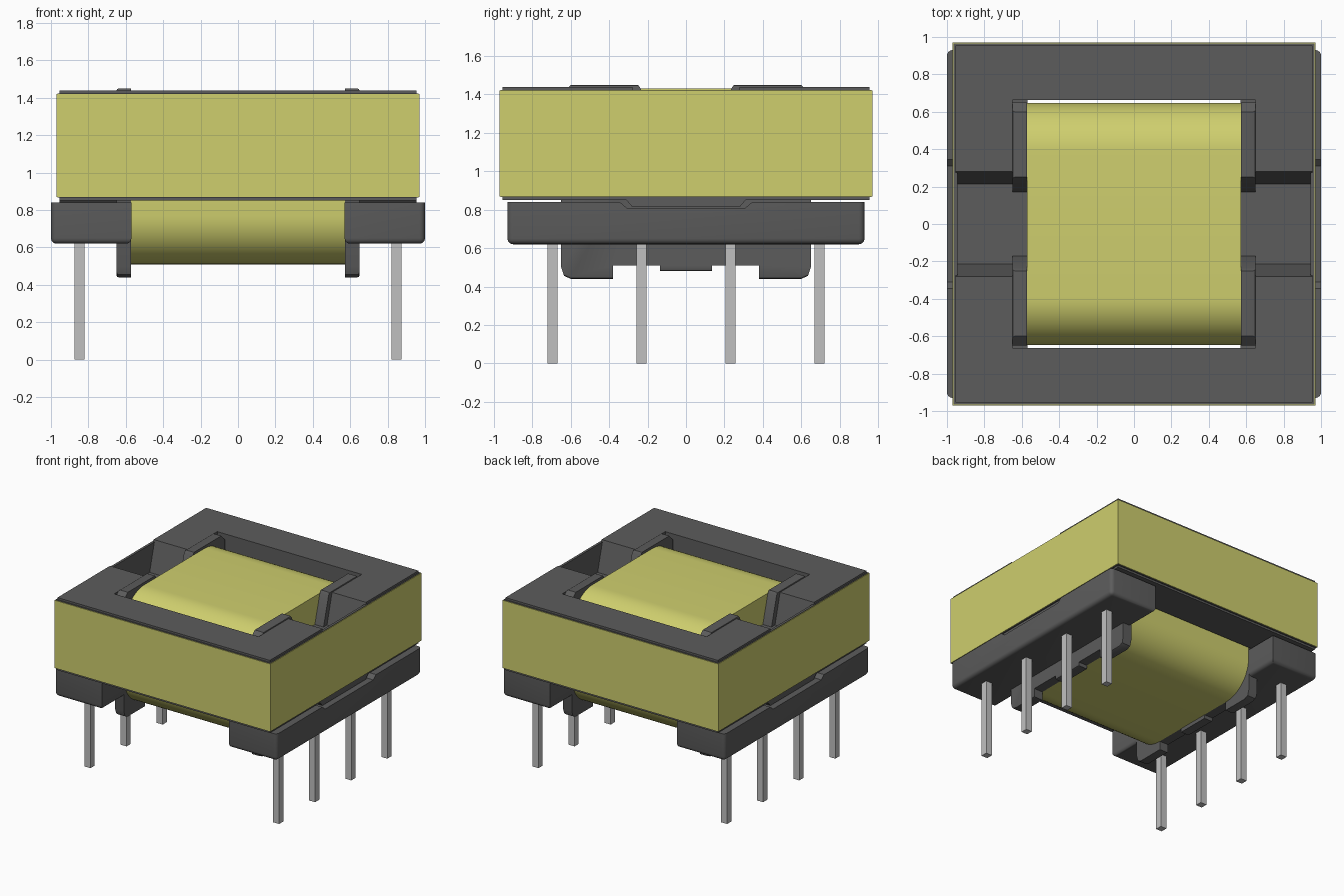
import bpy, bmesh, math

cube = bpy.data.objects.get("Cube")
if cube:
    bpy.data.objects.remove(cube, do_unlink=True)


def material(name, rgb, rough=0.6):
    m = bpy.data.materials.new(name)
    m.use_nodes = True
    m.diffuse_color = (*rgb, 1)
    node = m.node_tree.nodes["Principled BSDF"]
    node.inputs["Base Color"].default_value = (*rgb, 1)
    node.inputs["Roughness"].default_value = rough
    return m


GREY = material("dark grey", (0.107, 0.107, 0.107))
YELLOW = material("tape yellow", (0.62, 0.62, 0.155))
METAL = material("pin metal", (0.53, 0.53, 0.53))


def finish(name, bm, mat, smooth=False):
    bmesh.ops.recalc_face_normals(bm, faces=bm.faces)
    mesh = bpy.data.meshes.new(name)
    bm.to_mesh(mesh)
    bm.free()
    obj = bpy.data.objects.new(name, mesh)
    bpy.context.collection.objects.link(obj)
    mesh.materials.append(mat)
    if smooth:
        bpy.ops.object.select_all(action="DESELECT")
        obj.select_set(True)
        bpy.context.view_layer.objects.active = obj
        bpy.ops.object.shade_smooth_by_angle(angle=math.radians(35))
    return obj


def round_edges(bm, rule, width, segments):
    edges = [e for e in bm.edges if rule(e.verts[0].co, e.verts[1].co)]
    bmesh.ops.bevel(bm, geom=edges, offset=width, segments=segments,
                    profile=0.5, affect="EDGES", clamp_overlap=True)


def profile_x(name, points, x0, x1, mat, rule=None, width=0.03, segments=4):
    """Extrude a (y, z) outline from x0 to x1, optionally rounding edges."""
    bm = bmesh.new()
    face = bm.faces.new([bm.verts.new((x0, y, z)) for y, z in points])
    out = bmesh.ops.extrude_face_region(bm, geom=[face])
    verts = [v for v in out["geom"] if isinstance(v, bmesh.types.BMVert)]
    bmesh.ops.translate(bm, vec=(x1 - x0, 0, 0), verts=verts)
    bmesh.ops.recalc_face_normals(bm, faces=bm.faces)
    if rule:
        round_edges(bm, rule, width, segments)
    return finish(name, bm, mat, rule is not None)


def box(name, x0, x1, y0, y1, z0, z1, mat):
    return profile_x(name, [(y0, z0), (y1, z0), (y1, z1), (y0, z1)], x0, x1, mat)


def square_ring(name, outer, inner, z0, z1, mat):
    """Square tube around the z axis."""
    bm = bmesh.new()
    corners = ((-1, -1), (1, -1), (1, 1), (-1, 1))
    loops = [[bm.verts.new((cx * r, cy * r, z)) for cx, cy in corners]
             for r, z in ((outer, z0), (outer, z1), (inner, z1), (inner, z0))]
    for a, b in zip(loops, loops[1:] + loops[:1]):
        for i in range(4):
            j = (i + 1) % 4
            bm.faces.new((a[i], a[j], b[j], b[i]))
    return finish(name, bm, mat)


def symmetric(half):
    """Complete an outline from its +y half, listed bottom to top."""
    return half + [(-y, z) for y, z in reversed(half)]


# Outer tape band with the core body just behind it
square_ring("tape_band", 0.97, 0.964, 0.87, 1.42, YELLOW)
square_ring("core_band", 0.965, 0.945, 0.866, 1.424, GREY)

# Core end bars, front and back
for side, s in (("front", -1), ("back", 1)):
    y0, y1 = sorted((s * 0.662, s * 0.955))
    box("core_bar_" + side, -0.955, 0.955, y0, y1, 0.85, 1.44, GREY)

# Winding with rounded long edges
coil = [(-0.648, 0.51), (0.648, 0.51), (0.648, 1.43), (-0.648, 1.43)]
profile_x("winding", coil, -0.572, 0.572, YELLOW,
          lambda a, b: abs(a.x - b.x) > 0.5, 0.26, 14)

# Outlines shared by both sides
side_bar = symmetric([(0.28, 0.815), (0.31, 0.85), (0.662, 0.85),
                      (0.662, 1.44), (0.28, 1.44), (0.215, 1.2)])
side_base = symmetric([(0.93, 0.62), (0.93, 0.84), (0.345, 0.84), (0.31, 0.81)])
flange = symmetric([(0.135, 0.48), (0.135, 0.51), (0.38, 0.51), (0.38, 0.44),
                    (0.60, 0.44), (0.635, 0.455), (0.65, 0.50), (0.65, 1.40),
                    (0.60, 1.45), (0.25, 1.45), (0.235, 1.43), (0.17, 1.2)])

for side, s in (("left", 1), ("right", -1)):
    # Core side bar, its middle offset downwards
    profile_x("core_bar_" + side, side_bar, s * 0.65, s * 0.955, GREY)

    # Pin block, rounded below and at the outer corners
    profile_x("pin_block_" + side, side_base, s * 0.57, s * 1.0, GREY,
              lambda a, b: (a.z < 0.63 and b.z < 0.63)
              or (abs(a.y) > 0.9 and abs(b.y) > 0.9 and abs(a.x) > 0.9
                  and abs(b.x) > 0.9), 0.03, 4)

    # Bobbin flange with feet below and two raised lips above
    profile_x("bobbin_flange_" + side, flange, s * 0.571, s * 0.65, GREY,
              lambda a, b: abs(a.x - b.x) < 0.01 and abs(a.x) > 0.6
              and (max(a.z, b.z) < 0.49 or min(a.z, b.z) > 1.44), 0.012, 2)

    # Square pins
    for i, y in enumerate((-0.695, -0.232, 0.232, 0.695)):
        x = s * 0.848
        box(f"pin_{side}_{i + 1}", x - 0.027, x + 0.027,
            y - 0.027, y + 0.027, 0, 0.64, METAL)
